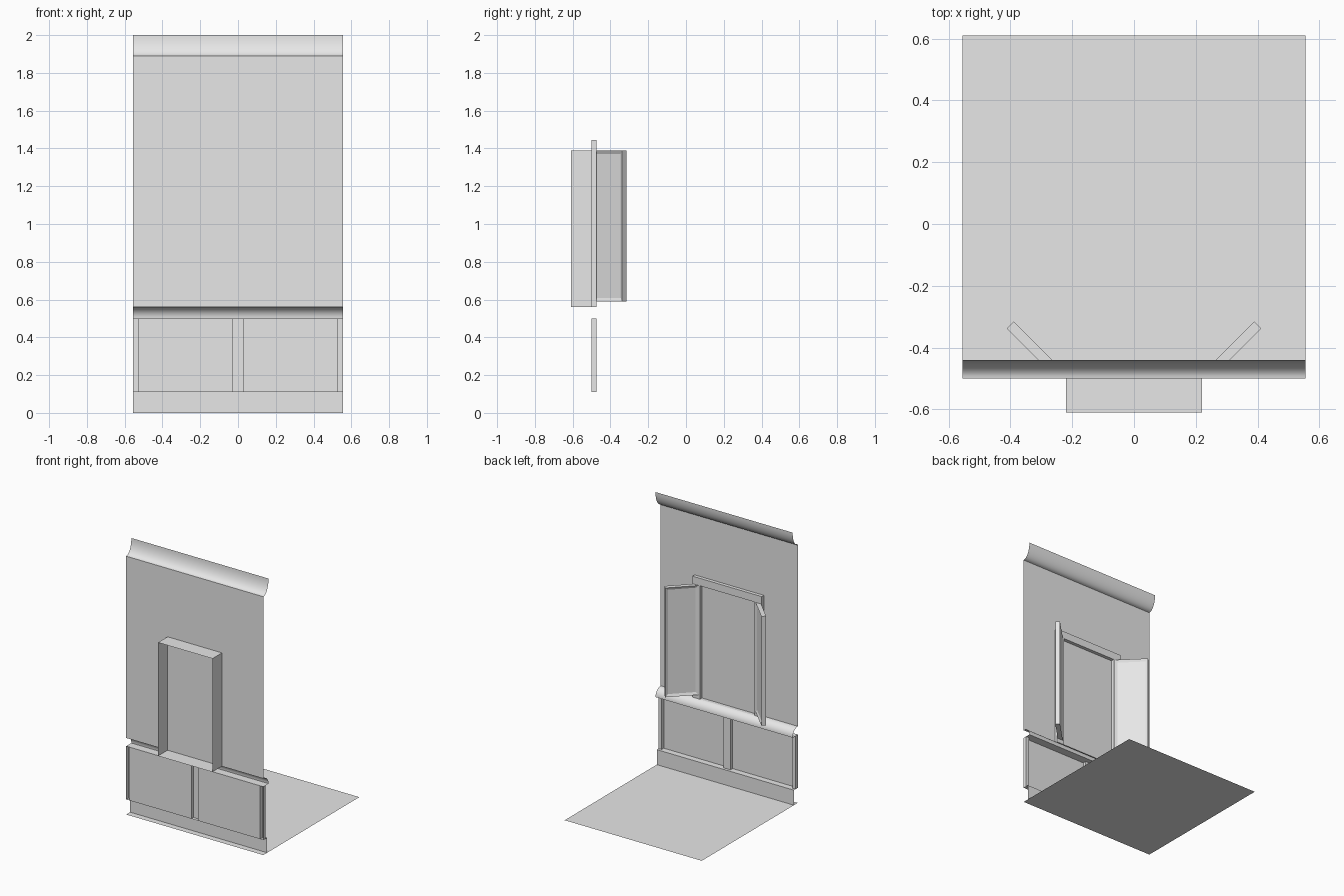
import bpy
import bmesh
import math
from mathutils import Matrix, Vector

cube = bpy.data.objects.get("Cube")
if cube:
    bpy.data.objects.remove(cube, do_unlink=True)

grey = bpy.data.materials.new("plain_grey")
grey.use_nodes = True
GREY = (0.8, 0.8, 0.8, 1)
grey.diffuse_color = GREY
grey.node_tree.nodes["Principled BSDF"].inputs["Base Color"].default_value = GREY

HALF = 0.555       # half width of the room section
WALL = -0.5        # plane of the wall
FACE = -0.475      # face of the stiles and casing
LIP = -0.44        # furthest reach of the mouldings
WIN = 0.22         # half width of the window
SILL, HEAD = 0.56, 1.39


def finish(name, bm, smooth=False):
    mesh = bpy.data.meshes.new(name)
    bm.to_mesh(mesh)
    bm.free()
    mesh.materials.append(grey)
    obj = bpy.data.objects.new(name, mesh)
    bpy.context.collection.objects.link(obj)
    if smooth:
        bpy.ops.object.select_all(action='DESELECT')
        obj.select_set(True)
        bpy.context.view_layer.objects.active = obj
        bpy.ops.object.shade_smooth_by_angle(angle=math.radians(40))
    return obj


def sheet(name, points, sweep, closed=False, smooth=False):
    """Sweep an open or closed line of points into a thin surface."""
    bm = bmesh.new()
    near = [bm.verts.new(p) for p in points]
    far = [bm.verts.new(Vector(p) + Vector(sweep)) for p in points]
    count = len(points)
    for i in range(count if closed else count - 1):
        j = (i + 1) % count
        bm.faces.new((near[i], far[i], far[j], near[j]))
    return finish(name, bm, smooth)


def across(name, profile, smooth=False):
    """Run a (y, z) profile over the full width."""
    return sheet(name, [(HALF, y, z) for y, z in profile], (-2 * HALF, 0, 0), smooth=smooth)


def box(bm, low, high):
    low, high = Vector(low), Vector(high)
    place = Matrix.Translation((low + high) / 2) @ Matrix.Diagonal((*(high - low), 1))
    return bmesh.ops.create_cube(bm, size=1, matrix=place)["verts"]


def arc(height, base, steps=10):
    """Quarter round between the wall at base and the lip at base + height."""
    turns = [i / steps * math.pi / 2 for i in range(steps + 1)]
    return [(WALL + (LIP - WALL) * math.sin(t), base + height * (1 - math.cos(t)))
            for t in turns]


# Floor, wall and full-width trim
across("floor", [(0.61, 0), (WALL, 0)])
across("wall", [(WALL, SILL), (WALL, 1.89)])
across("cornice", arc(0.11, 1.89), smooth=True)
across("chair_rail", [(WALL, 0.5)] + arc(-0.06, SILL)[::-1], smooth=True)
across("baseboard", [(-0.455, 0), (-0.455, 0.11), (WALL, 0.11)])

# Lower panelling, folded around the raised stiles
fold = [(HALF, WALL), (HALF, FACE), (0.53, FACE), (0.53, WALL), (0.028, WALL), (0.028, FACE)]
fold += [(-x, y) for x, y in reversed(fold)]
sheet("lower_panelling", [(x, y, 0.5) for x, y in fold], (0, 0, -0.39))

# Deep window reveal outside the wall
corners = [(-WIN, SILL), (WIN, SILL), (WIN, HEAD), (-WIN, HEAD)]
sheet("window_reveal", [(x, -0.61, z) for x, z in corners], (0, FACE + 0.61, 0), closed=True)

# Casing around the window on the room side
bm = bmesh.new()
for side in (-1, 1):
    a, b = sorted((side * WIN, side * 0.28))
    box(bm, (a, WALL, SILL), (b, FACE, HEAD))
box(bm, (-0.28, WALL, HEAD), (0.28, FACE, 1.445))
finish("window_casing", bm)

# Shutters with recessed panels, swung half open
for side, label in ((1, "left"), (-1, "right")):
    bm = bmesh.new()
    box(bm, (0, -0.032, 0.59), (0.225, 0, HEAD))
    bm.normal_update()
    for face in [f for f in bm.faces if abs(f.normal.y) > 0.9]:
        bmesh.ops.inset_individual(bm, faces=[face], thickness=0.026)
        bmesh.ops.translate(bm, verts=face.verts, vec=face.normal * -0.008)
    swing = Matrix.Translation((0.23, FACE, 0)) @ Matrix.Rotation(math.radians(45), 4, 'Z')
    bmesh.ops.transform(bm, matrix=Matrix.Diagonal((side, 1, 1, 1)) @ swing, verts=bm.verts)
    bmesh.ops.recalc_face_normals(bm, faces=bm.faces)
    finish(label + "_shutter", bm)
